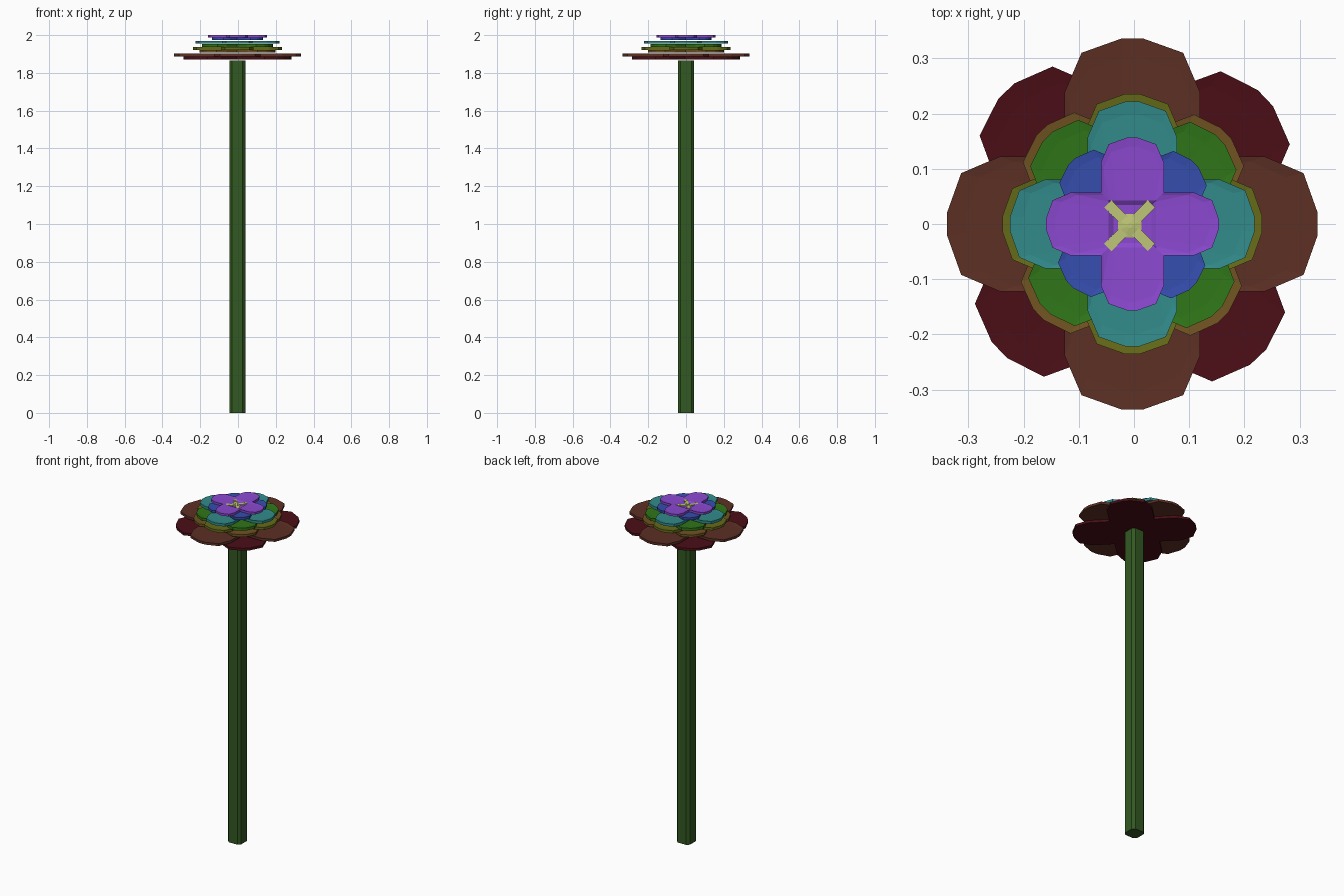
import bpy, bmesh, math
from mathutils import Matrix, Vector

if "Cube" in bpy.data.objects:
    bpy.data.objects.remove(bpy.data.objects["Cube"])

CX = -0.003  # bloom and stem axis


def make(name, bm, color):
    bmesh.ops.recalc_face_normals(bm, faces=bm.faces)
    me = bpy.data.meshes.new(name)
    bm.to_mesh(me)
    bm.free()
    ob = bpy.data.objects.new(name, me)
    bpy.context.collection.objects.link(ob)
    mat = bpy.data.materials.new(name + "_color")
    mat.diffuse_color = (*[c ** 2.2 for c in color], 1)  # screen colour to linear
    mat.use_nodes = True
    mat.node_tree.nodes["Principled BSDF"].inputs["Base Color"].default_value = mat.diffuse_color
    me.materials.append(mat)
    return ob


def loft(bm, rings):
    """Skin a stack of equal-length rings and cap both ends."""
    vs = [[bm.verts.new(p) for p in r] for r in rings]
    n = len(vs[0])
    for a, b in zip(vs, vs[1:]):
        for i in range(n):
            j = (i + 1) % n
            bm.faces.new((a[i], a[j], b[j], b[i]))
    bm.faces.new(vs[0])
    bm.faces.new(vs[-1])


# One quarter of a four-petal outline, tip at radius 1
LOBE = [(.36, -.36), (.70, -.36), (.91, -.27), (.985, -.06), (.985, .06), (.91, .27), (.70, .36)]


def petal_layer(name, size, angle, z0, z1, color):
    def ring(func, z):
        pts = []
        for k in range(4):
            rot = Matrix.Rotation(k * math.pi / 2 + math.radians(angle), 3, 'Z')
            pts += [rot @ Vector((*[c * size for c in func(*p)], z)) for p in LOBE]
        return [p + Vector((CX, 0, 0)) for p in pts]

    def inset(x, y):
        return (.36 * .92 + (x - .36) * .88, y * .92)

    def square(x, y):
        return (.27, .27 * y / .36 if x < .4 else .27 * (y / .36) * (1 - (x - .36) * .15))

    bm = bmesh.new()
    d = z1 - z0
    loft(bm, [ring(lambda x, y: (x, y), z0),
              ring(lambda x, y: (x, y), z1),
              ring(inset, z1 - .15 * d),
              ring(square, z1 - .35 * d),
              ring(lambda x, y: [.8 * c for c in square(x, y)], z1 - .8 * d)])
    return make(name, bm, color)


# Petal tiers, bottom to top: name, radius, turn, z range, colour
TIERS = [
    ("dark_red_petals", .337, 43.4, 1.872, 1.886, (.30, .085, .115)),
    ("brown_petals", .341, 0, 1.888, 1.902, (.365, .20, .16)),
    ("tan_petals", .240, 44, 1.908, 1.922, (.44, .33, .15)),
    ("olive_petals", .239, 0, 1.922, 1.937, (.40, .42, .12)),
    ("green_petals", .224, 44, 1.938, 1.954, (.20, .46, .12)),
    ("teal_petals", .225, 0, 1.955, 1.970, (.21, .54, .54)),
    ("blue_petals", .160, 44, 1.973, 1.987, (.22, .31, .68)),
    ("purple_petals", .159, 0, 1.987, 2.0, (.54, .29, .81)),
]
for t in TIERS:
    petal_layer(*t)

# Stem: square post with chamfered corners
bm = bmesh.new()
a, b = .0425, .028
section = [(a, -b), (a, b), (b, a), (-b, a), (-a, b), (-a, -b), (-b, -a), (b, -a)]
loft(bm, [[(x + CX, y, z) for x, y in section] for z in (0, 1.865)])
make("stem", bm, (.21, .35, .15))

# Flower centre: stepped octagonal button with four stamens
bm = bmesh.new()
steps = [(.023, 1.986), (.023, 1.991), (.017, 1.992), (.017, 1.994),
         (.011, 1.995), (.011, 1.997), (.005, 1.998)]
loft(bm, [[(CX - .005 + r * math.cos(math.pi * (i + .5) / 4),
            -.003 + r * math.sin(math.pi * (i + .5) / 4), z) for i in range(8)]
          for r, z in steps])
for k in range(4):
    turn = (Matrix.Translation((CX - .005, -.003, 0))
            @ Matrix.Rotation(math.pi / 4 + k * math.pi / 2, 4, 'Z'))
    for r0, r1, top in ((.014, .036, 1.993), (.036, .046, 1.995), (.046, .056, 1.997)):
        m = (turn @ Matrix.Translation(((r0 + r1) / 2, 0, (top + 1.987) / 2))
             @ Matrix.Diagonal((r1 - r0, .019, top - 1.987, 1)))
        bmesh.ops.create_cube(bm, size=1, matrix=m)
make("stamens", bm, (.74, .77, .46))
